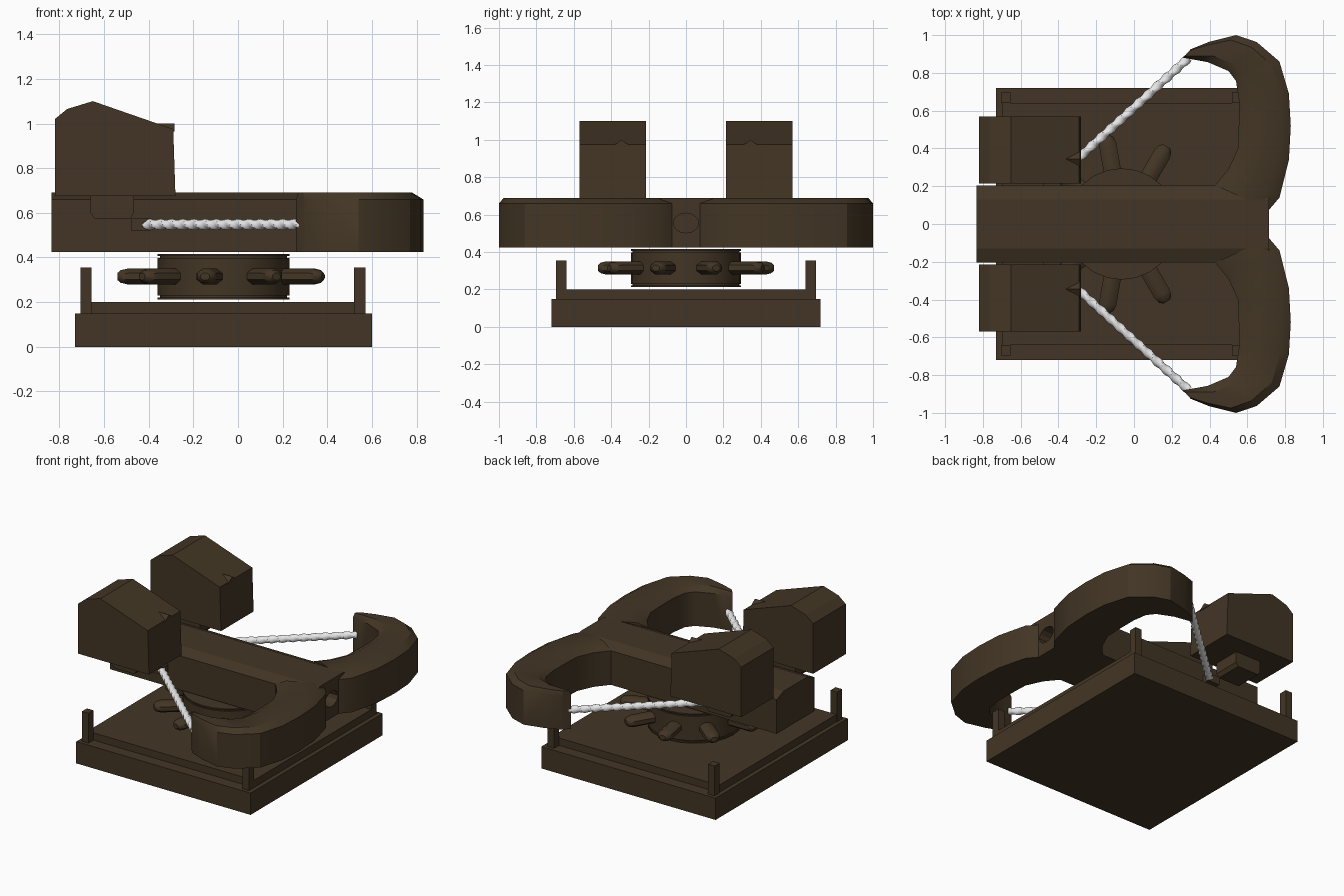
import bpy, bmesh, math
from mathutils import Vector

if "Cube" in bpy.data.objects:
    bpy.data.objects.remove(bpy.data.objects["Cube"])


def material(name, rgb):
    m = bpy.data.materials.new(name)
    m.diffuse_color = (*rgb, 1)
    m.use_nodes = True
    m.node_tree.nodes["Principled BSDF"].inputs["Base Color"].default_value = m.diffuse_color
    return m


WOOD = material("dark_wood", (0.055, 0.036, 0.018))
CORD = material("pale_cord", (0.8, 0.8, 0.8))


def finish(name, bm, mat=WOOD, smooth=None):
    bmesh.ops.recalc_face_normals(bm, faces=bm.faces[:])
    me = bpy.data.meshes.new(name)
    bm.to_mesh(me)
    bm.free()
    ob = bpy.data.objects.new(name, me)
    bpy.context.collection.objects.link(ob)
    me.materials.append(mat)
    if smooth:
        bpy.ops.object.select_all(action='DESELECT')
        ob.select_set(True)
        bpy.context.view_layer.objects.active = ob
        bpy.ops.object.shade_smooth_by_angle(angle=math.radians(smooth))
    return ob


def loft(name, rings, mat=WOOD, smooth=None):
    """Skin a list of equal point rings and cap both ends."""
    bm = bmesh.new()
    vs = [[bm.verts.new(p) for p in r] for r in rings]
    n = len(vs[0])
    for a, b in zip(vs, vs[1:]):
        for i in range(n):
            j = (i + 1) % n
            bm.faces.new((a[i], a[j], b[j], b[i]))
    bm.faces.new(vs[0])
    bm.faces.new(vs[-1])
    return finish(name, bm, mat, smooth)


def box(name, x0, x1, y0, y1, z0, z1):
    rect = [(x0, y0), (x1, y0), (x1, y1), (x0, y1)]
    return loft(name, [[(x, y, z) for x, y in rect] for z in (z0, z1)])


def circle(r, z, n, cx=0.0):
    return [(cx + r * math.cos(math.tau * i / n), r * math.sin(math.tau * i / n), z)
            for i in range(n)]


# Stepped base with corner posts
box("base_slab", -0.73, 0.60, -0.72, 0.72, 0, 0.15)
box("base_step", -0.70, 0.57, -0.64, 0.64, 0.15, 0.20)
for x in (-0.705, 0.52):
    for y in (-0.695, 0.64):
        box("corner_post", x, x + 0.05, y, y + 0.055, 0.15, 0.355)

# Turntable drum with grooved rims
CX = -0.065
DRUM = [(0.295, 0.213), (0.295, 0.222), (0.285, 0.222), (0.285, 0.230), (0.295, 0.230),
        (0.295, 0.398), (0.285, 0.398), (0.285, 0.406), (0.295, 0.406), (0.295, 0.415)]
loft("turntable_drum", [circle(r, z, 24, CX) for r, z in DRUM], smooth=30)

# Nine radial handles with tapered tips
for k in range(9):
    a = math.radians(20 + 40 * k)
    d, s = Vector((math.cos(a), math.sin(a), 0)), Vector((-math.sin(a), math.cos(a), 0))
    rings = []
    for r, w in ((0.25, 1), (0.43, 1), (0.46, 0.8), (0.475, 0.45)):
        rings.append([Vector((CX, 0, 0.315)) + d * r
                      + s * 0.05 * w * math.cos(math.tau * (i + .5) / 8)
                      + Vector((0, 0, 0.038 * w * math.sin(math.tau * (i + .5) / 8)))
                      for i in range(8)])
    loft("turntable_handle", rings, smooth=40)

# Central stock with chamfered top edges and a socket in the nose
LOW, SHOULDER, TOP = 0.425, 0.66, 0.69
STOCK = [(-0.205, LOW), (0.205, LOW), (0.205, SHOULDER), (0.13, TOP), (-0.13, TOP),
         (-0.205, SHOULDER)]
stock = loft("stock", [[(x, y, z) for y, z in STOCK] for x in (-0.835, 0.715)])
cutter = loft("socket_cutter", [[(x, 0.068 * math.cos(math.tau * i / 12),
                                  0.555 + 0.053 * math.sin(math.tau * i / 12))
                                 for i in range(12)] for x in (0.5, 0.8)])
cutter.hide_render = True
cutter.hide_viewport = True
cut = stock.modifiers.new("socket", 'BOOLEAN')
cut.object = cutter
cut.operation = 'DIFFERENCE'

# Curved arms: matching inner and outer points along the sweep
ARM = [((0.43, 0.205), (0.715, 0.075)), ((0.50, 0.29), (0.77, 0.14)),
       ((0.55, 0.40), (0.82, 0.34)), ((0.555, 0.53), (0.83, 0.52)),
       ((0.555, 0.66), (0.82, 0.69)), ((0.54, 0.757), (0.77, 0.86)),
       ((0.50, 0.81), (0.65, 0.963)), ((0.39, 0.857), (0.54, 1.0)),
       ((0.33, 0.868), (0.40, 0.965)), ((0.26, 0.88), (0.30, 0.925))]


def arm_section(inner, outer, side):
    section = [(0, LOW), (1, LOW), (1, SHOULDER), (0.82, TOP), (0.22, TOP), (0, SHOULDER)]
    return [(inner[0] + (outer[0] - inner[0]) * t,
             side * (inner[1] + (outer[1] - inner[1]) * t), z) for t, z in section]


def cord(start, end):
    """Twisted two-strand cord."""
    start, end = Vector(start), Vector(end)
    d = (end - start).normalized()
    u = d.cross(Vector((0, 0, 1))).normalized()
    v = d.cross(u)
    rings = []
    for k in range(101):
        c = start.lerp(end, k / 100)
        ring = []
        for i in range(12):
            a = math.tau * i / 12
            r = 0.0225 + 0.003 * math.cos(2 * a - k * 0.9)
            ring.append(c + u * r * math.cos(a) + v * r * math.sin(a))
        rings.append(ring)
    loft("cord", rings, CORD, 40)


BLOCK = [(-0.82, 0.675), (-0.82, 1.02), (-0.765, 1.065), (-0.65, 1.10), (-0.29, 0.975),
         (-0.28, 0.675)]
for side in (-1, 1):
    loft("curved_arm", [arm_section(i, o, side) for i, o in ARM], smooth=32)
    cord((-0.42, side * 0.235, 0.548), (0.29, side * 0.88, 0.548))
    # Sloped block with a small sighting ridge
    loft("sloped_block", [[(x, side * y, z) for x, z in BLOCK] for y in (0.215, 0.57)])
    loft("sight_ridge", [[(x, side * (0.345 + dy), z) for dy, z in
                          ((-0.05, 0.965), (0.05, 0.965), (0, 1.0))]
                         for x in (-0.37, -0.285)])
    # Faceted bracket beneath the block
    loft("block_bracket", [[(-0.5625 + dx, side * y, z) for dx, z in
                            ((-0.0975, 0.68), (-0.0975, 0.60), (-0.08, 0.575),
                             (0.08, 0.575), (0.0975, 0.60), (0.0975, 0.68))]
                           for y in (0.25, 0.44)])
    y0, y1 = sorted((side * 0.19, side * 0.26))
    box("cord_holder", -0.48, -0.39, y0, y1, 0.52, 0.575)
